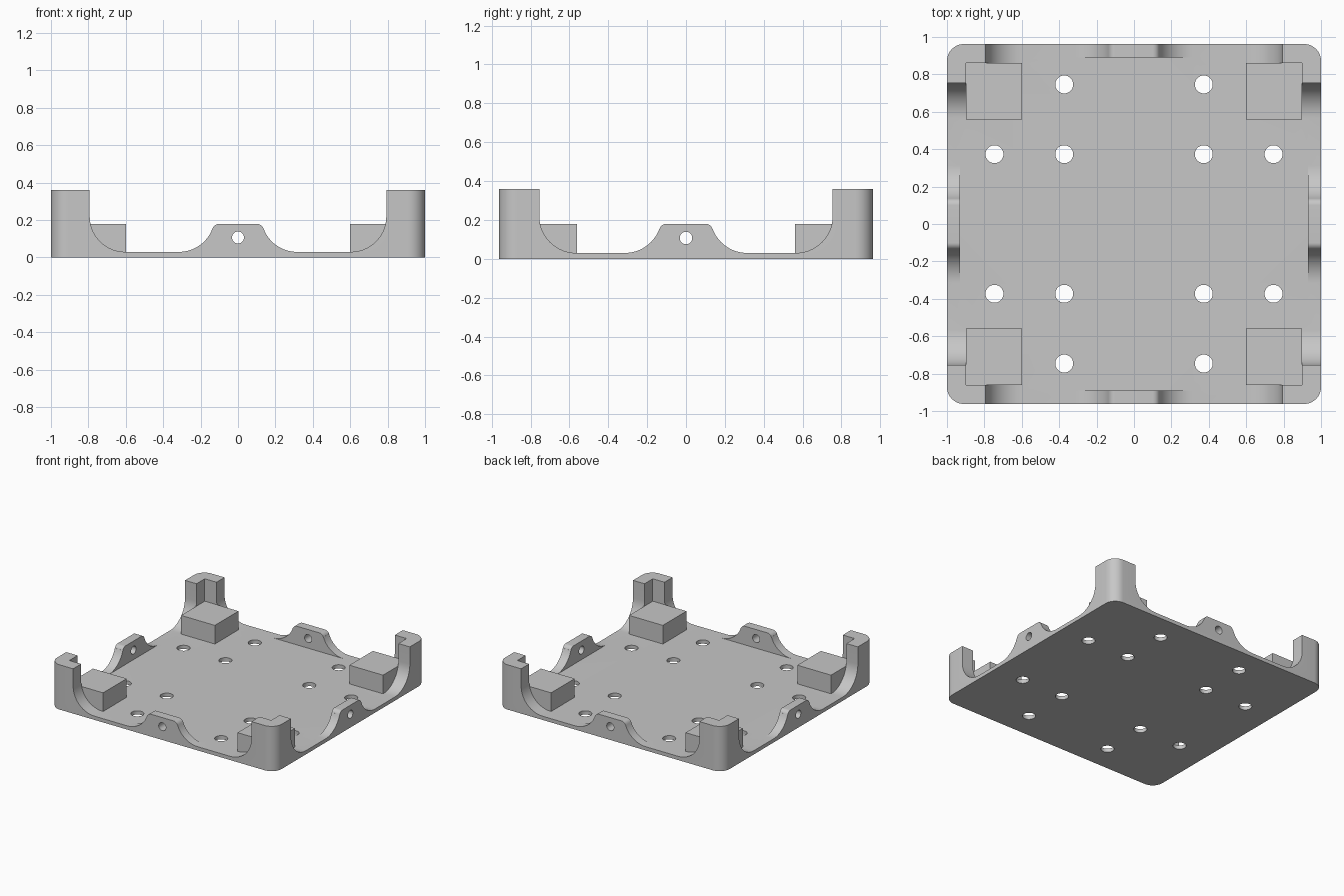
import bpy
import bmesh
from math import sin, cos, pi, radians
from mathutils import Matrix, Vector

if "Cube" in bpy.data.objects:
    bpy.data.objects.remove(bpy.data.objects["Cube"], do_unlink=True)

HX, HY, HEIGHT = 1.0, 0.962, 0.36      # half sizes and post height
FLOOR, BLOCK_TOP = 0.03, 0.18
POST_WALL, TAB_WALL, POST_ARM = 0.102, 0.071, 0.207

grey = bpy.data.materials.new("light grey")
grey.use_nodes = True
grey.diffuse_color = (0.57, 0.57, 0.57, 1)
grey.node_tree.nodes["Principled BSDF"].inputs["Base Color"].default_value = grey.diffuse_color


def make_object(name, bm):
    bmesh.ops.recalc_face_normals(bm, faces=bm.faces)
    mesh = bpy.data.meshes.new(name)
    bm.to_mesh(mesh)
    bm.free()
    mesh.materials.append(grey)
    obj = bpy.data.objects.new(name, mesh)
    bpy.context.collection.objects.link(obj)
    return obj


def prism(name, outline, place, low, high):
    """Extrude a 2D outline from low to high; place maps (a, b, depth) to xyz."""
    bm = bmesh.new()
    base = bm.faces.new([bm.verts.new(place(a, b, low)) for a, b in outline])
    extruded = bmesh.ops.extrude_face_region(bm, geom=[base])["geom"]
    move = Vector(place(0, 0, high)) - Vector(place(0, 0, low))
    bmesh.ops.translate(bm, vec=move, verts=[v for v in extruded if isinstance(v, bmesh.types.BMVert)])
    return make_object(name, bm)


def cylinders(name, radius, length, transforms):
    bm = bmesh.new()
    for matrix in transforms:
        bmesh.ops.create_cone(bm, cap_ends=True, segments=32, radius1=radius,
                              radius2=radius, depth=length, matrix=matrix)
    return make_object(name, bm)


def arc(cx, cz, radius, start, end, steps=14):
    angles = [radians(start + (end - start) * i / steps) for i in range(steps + 1)]
    return [(cx + radius * cos(a), cz + radius * sin(a)) for a in angles]


def cut(target, cutter):
    cutter.hide_render = True
    mod = target.modifiers.new("cut", 'BOOLEAN')
    mod.operation = 'DIFFERENCE'
    mod.solver = 'EXACT'
    mod.object = cutter
    bpy.context.view_layer.objects.active = target
    bpy.ops.object.modifier_apply(modifier=mod.name)
    bpy.data.objects.remove(cutter, do_unlink=True)


def along_z(a, b, d):
    return (a, b, d)


def along_y(a, b, d):
    return (a, d, b)


def along_x(a, b, d):
    return (d, a, b)


def opening(half):
    """Wall opening between two posts, leaving a rounded bolt tab in the middle."""
    edge, r, fillet = half - POST_ARM, 0.19, 0.038
    left = [(-edge, 0.6)]
    left += arc(-edge + r, FLOOR + r, r, 180, 270)
    left += arc(-0.315, FLOOR + r, r, 270, 340)
    left += arc(-0.10, BLOCK_TOP - fillet, fillet, 160, 90, 8)
    return left + [(-x, z) for x, z in reversed(left)]


# Rounded tray blank
R = 0.09
outline = []
for sx, sy, start in ((1, 1, 0), (-1, 1, 90), (-1, -1, 180), (1, -1, 270)):
    outline += arc(sx * (HX - R), sy * (HY - R), R, start, start + 90, 10)
tray = prism("tray", outline, along_z, 0, HEIGHT)

# Openings between the posts on the front/back and on both sides
cut(tray, prism("front_back_opening", opening(HX), along_y, -1.2, 1.2))
cut(tray, prism("side_opening", opening(HY), along_x, -1.2, 1.2))

# Inner cavity, reaching further out where the tabs are thinner
ix, iy, tx, ty, w = HX - POST_WALL, HY - POST_WALL, HX - TAB_WALL, HY - TAB_WALL, 0.42
quarter = [(tx, w), (ix, w), (ix, iy), (w, iy), (w, ty)]
half = quarter + [(-x, y) for x, y in reversed(quarter)]
cavity = half + [(x, -y) for x, y in reversed(half)]
cut(tray, prism("cavity", cavity, along_z, FLOOR, 0.7))

# Mounting holes in the floor
P = 0.373
spots = [(sx * a * P, sy * b * P) for a, b in ((1, 1), (2, 1), (1, 2))
         for sx in (-1, 1) for sy in (-1, 1)]
cut(tray, cylinders("floor_holes", 0.048, 0.3,
                    [Matrix.Translation((x, y, 0)) for x, y in spots]))

# Bolt holes through the four tabs
turns = []
for s in (-1, 1):
    turns.append(Matrix.Translation((0, s * HY, 0.107)) @ Matrix.Rotation(pi / 2, 4, 'X'))
    turns.append(Matrix.Translation((s * HX, 0, 0.107)) @ Matrix.Rotation(pi / 2, 4, 'Y'))
cut(tray, cylinders("tab_holes", 0.032, 0.4, turns))

bpy.ops.object.select_all(action='DESELECT')
tray.select_set(True)
bpy.context.view_layer.objects.active = tray
bpy.ops.object.shade_smooth_by_angle(angle=radians(30))

# Support blocks nested in the corner posts
for sx, side in ((1, "left"), (-1, "right")):
    for sy, end in ((-1, "front"), (1, "back")):
        square = [(sx * (ix - a), sy * (iy - b)) for a, b in ((0, 0), (0.3, 0), (0.3, 0.3), (0, 0.3))]
        prism(f"support_block_{end}_{side}", square, along_z, FLOOR - 0.01, BLOCK_TOP)
